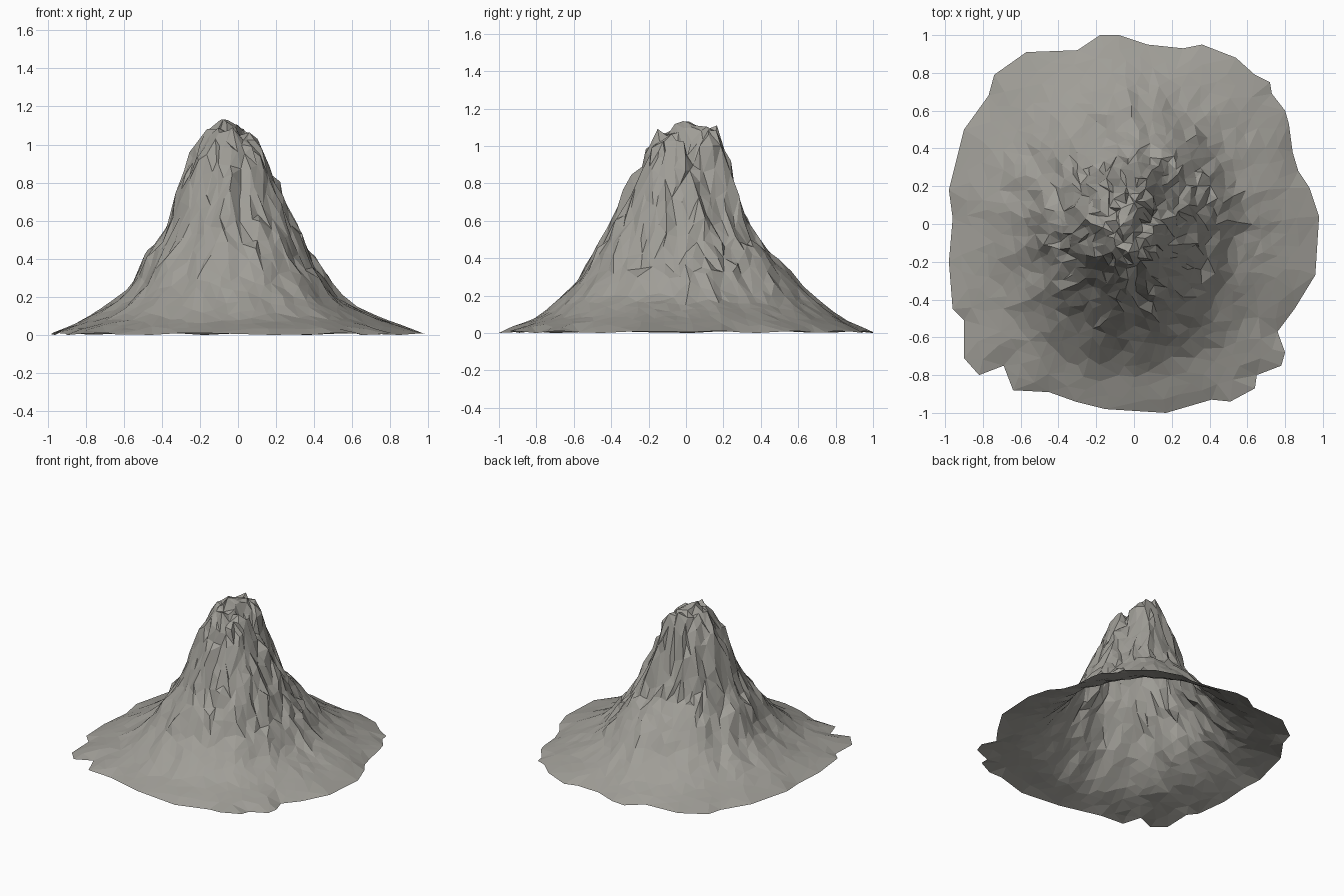
import bpy, bmesh, math, random
from mathutils import Vector, noise
from mathutils.geometry import delaunay_2d_cdt

random.seed(7)
old = bpy.data.objects.get("Cube")
if old:
    bpy.data.objects.remove(old, do_unlink=True)

# Ragged foot outline, counter-clockwise from the model's left
RIM = [(.98, .04), (.93, .19), (.87, .28), (.84, .38), (.82, .53), (.8, .6), (.73, .69),
       (.72, .75), (.64, .79), (.54, .88), (.36, .95), (.26, .93), (.07, .95), (-.08, 1),
       (-.18, 1), (-.3, .92), (-.57, .91), (-.74, .79), (-.77, .68), (-.9, .5),
       (-.98, .18), (-.96, .03), (-.98, -.2), (-.96, -.45), (-.9, -.51), (-.9, -.71),
       (-.82, -.8), (-.69, -.75), (-.64, -.88), (-.45, -.89), (-.31, -.94), (-.15, -.98),
       (.17, -1), (.41, -.93), (.51, -.94), (.64, -.87), (.65, -.8), (.78, -.75),
       (.8, -.68), (.76, -.57), (.85, -.45), (.96, -.27)]

# Slope radius at each height, toward left, back, right and front
HEIGHTS = [.09, .18, .28, .40, .52, .65, .80, .95, 1.07]
SLOPES = [[.76, .58, .50, .40, .34, .27, .19, .13, .09],
          [.82, .70, .61, .51, .37, .32, .28, .23, .19],
          [.80, .67, .58, .52, .43, .36, .32, .25, .17],
          [.80, .70, .60, .52, .44, .37, .30, .22, .15]]


def rim_radius(angle):
    """Distance from the centre to the outline in one direction."""
    d = Vector((math.cos(angle), math.sin(angle)))
    for a, b in zip(RIM, RIM[1:] + RIM[:1]):
        a, b = Vector(a), Vector(b)
        ca, cb = d.cross(a), d.cross(b)
        if ca <= 0 < cb and d.dot(a + b) > 0:
            return a.lerp(b, ca / (ca - cb)).length
    return .95


def slope_radius(angle, level):
    """Blend the four slopes around the mountain."""
    q = (angle % math.tau) / (math.pi / 2)
    i, f = int(q) % 4, q % 1
    f = f * f * (3 - 2 * f)
    return SLOPES[i][level] * (1 - f) + SLOPES[(i + 1) % 4][level] * f


def height(x, y):
    angle, r = math.atan2(y, x), math.hypot(x, y)
    # Gullies and ribs running down the slopes, and one broad valley
    c, s = math.cos(angle), math.sin(angle)
    ribs = noise.noise((c * 2.2, s * 2.2, r)) * .04
    ribs += noise.noise((c * 6, s * 6, r * 3 + 4)) * .09
    ribs -= .06 * math.exp(-((angle - .65) / .25) ** 2)
    fade = min(1, max(0, (.95 - r) / .4))
    r_eff = r * (1 + (.04 - ribs) * fade)
    prev_r, prev_z = rim_radius(angle), .01
    z = .01
    for level, h in enumerate(HEIGHTS + [1.1]):
        cur = slope_radius(angle, level) if level < len(HEIGHTS) else 0
        if r_eff >= cur:
            t = (prev_r - r_eff) / max(prev_r - cur, .001)
            z = prev_z + (h - prev_z) * min(1, max(0, t))
            break
        prev_r, prev_z = cur, h
    # Rough crags on the upper slopes
    rough = min(1, max(0, (z - .12) / .4))
    z += rough * (.04 * noise.noise((x * 9, y * 9, 2)) + random.uniform(-.025, .025))
    # Cleft down the back left of the summit, between a tall and a lower peak
    across, along = (x - y - .05) / math.sqrt(2), (x + y - .09) / math.sqrt(2)
    z -= .16 * math.exp(-(across / .035) ** 2 - (along / .11) ** 2)
    z += .06 * math.exp(-((x + .06) ** 2 + (y - .02) ** 2) / .004)
    return max(z, .008)


# Scatter points, closer together toward the summit
points = [Vector(p) for p in RIM]
for _ in range(7500):
    angle = random.uniform(0, math.tau)
    t = random.random() ** .75 * .95
    r = t * rim_radius(angle)
    p = Vector((r * math.cos(angle), r * math.sin(angle)))
    gap = .03 + .06 * max(0, r - .35)
    if all((p - q).length_squared > gap * gap for q in points):
        points.append(p)

verts, _, faces, *_ = delaunay_2d_cdt(points, [], [list(range(len(RIM)))], 1, 1e-5)

# Raise the triangulated sheet into the mountain
bm = bmesh.new()
rim_count = len(RIM)
for i, p in enumerate(verts):
    if i < rim_count:
        bm.verts.new((p.x, p.y, .008 + .006 * math.sin(i * 1.7)))
    else:
        z = height(p.x, p.y)
        shift = .016 * min(1, z * 2)
        bm.verts.new((p.x + random.uniform(-shift, shift),
                      p.y + random.uniform(-shift, shift), z))
bm.verts.ensure_lookup_table()
for f in faces:
    bm.faces.new([bm.verts[i] for i in f])
low = min(v.co.z for v in bm.verts)
for v in bm.verts:
    v.co.z -= low

mesh = bpy.data.meshes.new("mountain")
bm.to_mesh(mesh)
bm.free()
mountain = bpy.data.objects.new("mountain", mesh)
bpy.context.collection.objects.link(mountain)

# Warm grey rock
rock = bpy.data.materials.new("grey_rock")
rock.use_nodes = True
colour = (.35, .34, .31, 1)
rock.diffuse_color = colour
shader = rock.node_tree.nodes["Principled BSDF"]
shader.inputs["Base Color"].default_value = colour
shader.inputs["Roughness"].default_value = .9
mesh.materials.append(rock)
